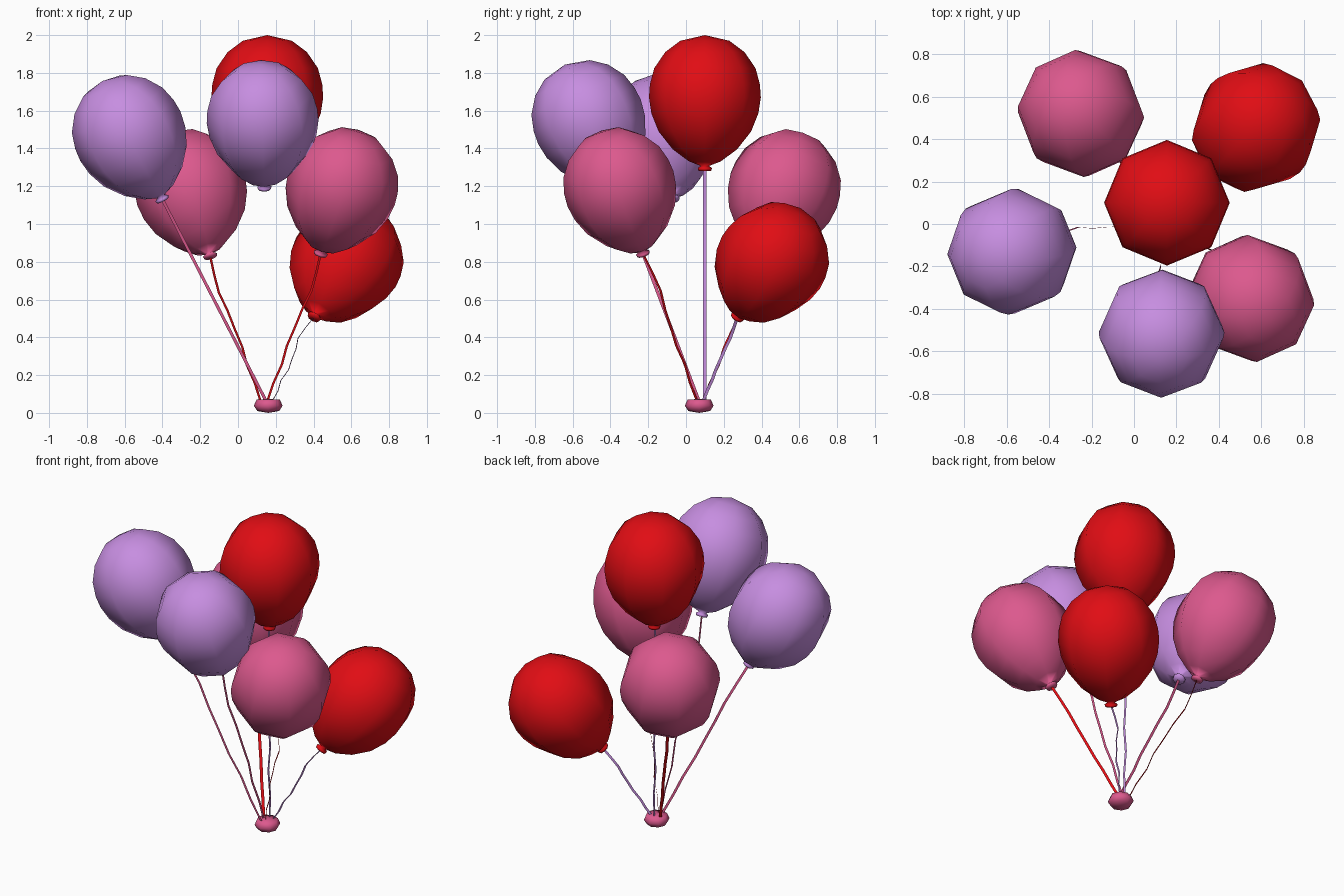
import bpy, bmesh, math
from mathutils import Vector

if "Cube" in bpy.data.objects:
    bpy.data.objects.remove(bpy.data.objects["Cube"])

def material(name, rgb):
    m = bpy.data.materials.new(name)
    m.diffuse_color = (*rgb, 1)
    m.use_nodes = True
    m.node_tree.nodes["Principled BSDF"].inputs["Base Color"].default_value = m.diffuse_color
    return m

RED = material("red", (0.75, 0.004, 0.007))
PINK = material("pink", (0.72, 0.1, 0.27))
LAVENDER = material("lavender", (0.57, 0.27, 0.75))

def make_object(name, bm, mat, smooth=True):
    bmesh.ops.recalc_face_normals(bm, faces=bm.faces)
    me = bpy.data.meshes.new(name)
    bm.to_mesh(me)
    bm.free()
    me.materials.append(mat)
    for p in me.polygons:
        p.use_smooth = smooth
    ob = bpy.data.objects.new(name, me)
    bpy.context.collection.objects.link(ob)
    return ob

def lathe(name, profile, mat, sides=8):
    """Turn (radius, height) points around z; the end points lie on the axis."""
    bm = bmesh.new()
    bottom = bm.verts.new((0, 0, profile[0][1]))
    top = bm.verts.new((0, 0, profile[-1][1]))
    angles = [2 * math.pi * i / sides for i in range(sides)]
    rings = [[bm.verts.new((r * math.cos(a), r * math.sin(a), z)) for a in angles]
             for r, z in profile[1:-1]]
    for i in range(sides):
        j = (i + 1) % sides
        bm.faces.new((bottom, rings[0][j], rings[0][i]))
        bm.faces.new((top, rings[-1][i], rings[-1][j]))
        for a, b in zip(rings, rings[1:]):
            bm.faces.new((a[i], a[j], b[j], b[i]))
    return make_object(name, bm, mat)

def ribbon(name, start, end, wide, mat, width=0.018):
    """Flat string, straight along its wide direction and wavy across it."""
    start, end = Vector(start), Vector(end)
    wide = Vector((*wide, 0)).normalized()
    across = Vector((wide.y, -wide.x, 0))
    wave = [0, 0.004, -0.009, 0.004, -0.006, -0.012, -0.03, -0.018, 0]
    bm = bmesh.new()
    pairs = []
    for i, w in enumerate(wave):
        p = start.lerp(end, i / (len(wave) - 1)) + across * w
        pairs.append([bm.verts.new(p + wide * s * width / 2) for s in (-1, 1)])
    for a, b in zip(pairs, pairs[1:]):
        bm.faces.new((a[0], a[1], b[1], b[0]))
    return make_object(name, bm, mat)

# Balloon outline from the tied knot up to the crown
BALLOON = [(0, 0), (0.034, 0.002), (0.038, 0.016), (0.022, 0.027), (0.085, 0.052),
           (0.17, 0.115), (0.245, 0.21), (0.283, 0.305), (0.296, 0.39), (0.291, 0.46),
           (0.268, 0.545), (0.21, 0.63), (0.13, 0.69), (0, 0.72)]
WAIST = 0.4

# name, colour, string colour, waist centre, knot, string foot, string wide direction
balloons = [
    ("top", RED, LAVENDER, (0.155, 0.10, 1.68), (0.155, 0.10, 1.28), (0.155, 0.10), (0, 1)),
    ("front", LAVENDER, PINK, (0.13, -0.515, 1.55), (0.14, -0.36, 1.19), (0.135, 0.07), (0, 1)),
    ("left", LAVENDER, PINK, (-0.575, -0.13, 1.475), (-0.40, -0.07, 1.13), (0.15, 0.03), (1, 0)),
    ("back", PINK, RED, (-0.25, 0.52, 1.185), (-0.15, 0.40, 0.84), (0.12, 0.09), (0.7, 0.7)),
    ("front_right", PINK, RED, (0.55, -0.35, 1.195), (0.44, -0.23, 0.85), (0.155, 0.06), (0.7, -0.7)),
    ("back_right", RED, LAVENDER, (0.575, 0.455, 0.805), (0.41, 0.28, 0.52), (0.18, 0.09), (0.25, 1)),
]
for name, colour, string_colour, centre, knot, foot, wide in balloons:
    axis = (Vector(centre) - Vector(knot)).normalized()
    ob = lathe(name + "_balloon", BALLOON, colour)
    ob.rotation_mode = 'QUATERNION'
    ob.rotation_quaternion = Vector((0, 0, 1)).rotation_difference(axis)
    ob.location = Vector(centre) - axis * WAIST
    ribbon(name + "_string", (*foot, 0.06), ob.location + axis * 0.01, wide, string_colour)

# Weight that gathers the strings
weight = lathe("weight", [(0, 0), (0.058, 0.01), (0.076, 0.038), (0.062, 0.07), (0, 0.074)], PINK)
weight.location = (0.16, 0.07, 0)
